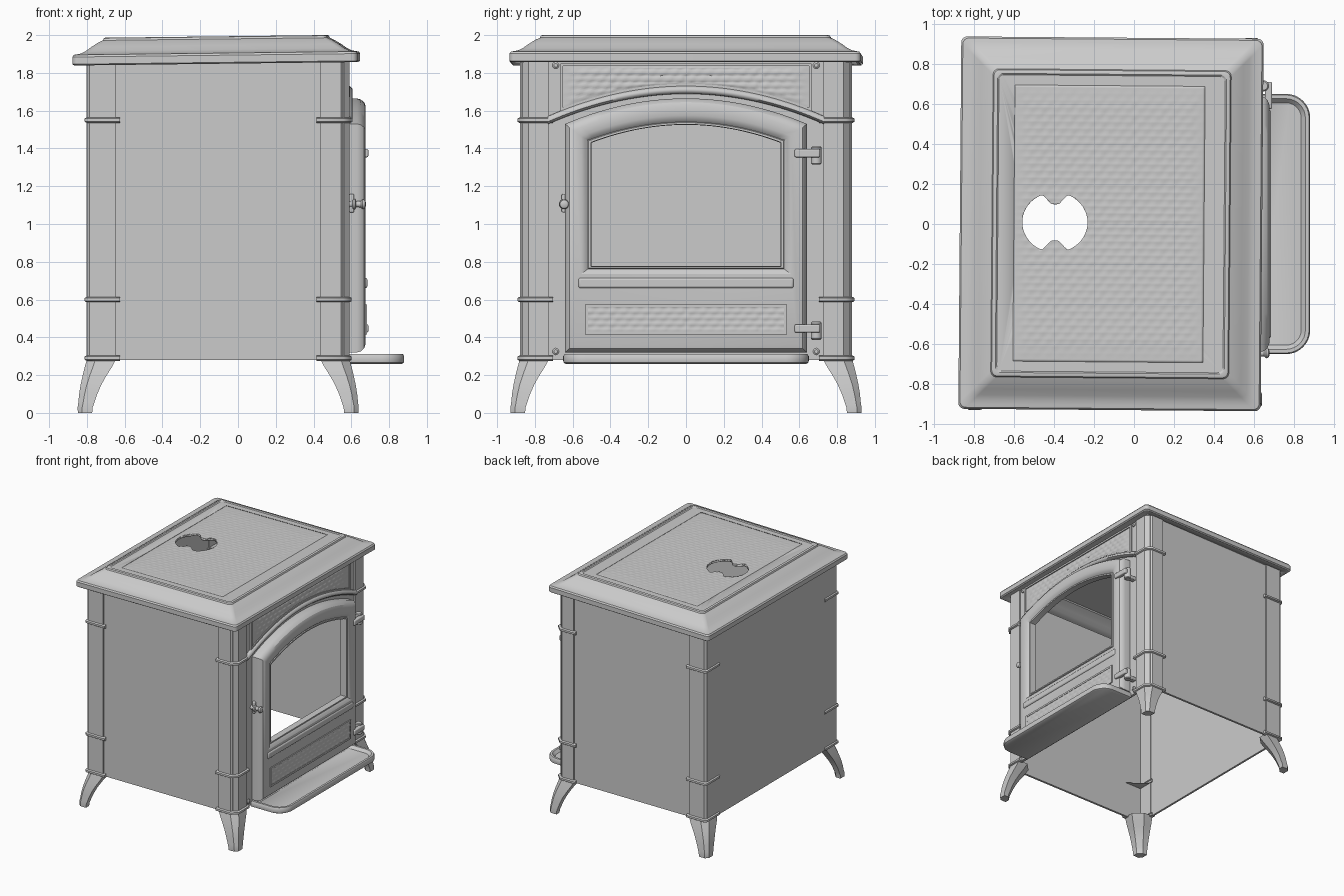
import bpy, bmesh, math
from math import sin, cos, pi

if "Cube" in bpy.data.objects:
    bpy.data.objects.remove(bpy.data.objects["Cube"])


def make(name, verts, faces, angle=35, recalc=True):
    me = bpy.data.meshes.new(name)
    me.from_pydata(verts, [], faces)
    if recalc:
        bm = bmesh.new()
        bm.from_mesh(me)
        bmesh.ops.recalc_face_normals(bm, faces=bm.faces)
        bm.to_mesh(me)
        bm.free()
    ob = bpy.data.objects.new(name, me)
    bpy.context.collection.objects.link(ob)
    bpy.ops.object.select_all(action='DESELECT')
    ob.select_set(True)
    bpy.context.view_layer.objects.active = ob
    bpy.ops.object.shade_smooth_by_angle(angle=math.radians(angle))
    return ob


def loft(name, loops, caps=(True, True), wrap=False, angle=35):
    n, m = len(loops[0]), len(loops)
    verts = [p for l in loops for p in l]
    faces = []
    for i in range(m if wrap else m - 1):
        a, b = i * n, (i + 1) % m * n
        faces += [(a + j, a + (j + 1) % n, b + (j + 1) % n, b + j) for j in range(n)]
    if caps[0] and not wrap:
        faces.append(tuple(range(n)))
    if caps[1] and not wrap:
        faces.append(tuple(range((m - 1) * n, m * n)))
    return make(name, verts, faces, angle)


def box(name, x0, x1, y0, y1, z0, z1, bevel=0):
    ob = loft(name, [[(x0, y0, z), (x1, y0, z), (x1, y1, z), (x0, y1, z)] for z in (z0, z1)])
    if bevel:
        mod = ob.modifiers.new("bevel", 'BEVEL')
        mod.width, mod.segments = bevel, 3
    return ob


def lathe(name, c, axis, prof, n=20):
    """Round part along x or z: prof is a list of (distance, radius)."""
    loops = []
    for d, r in prof:
        ring = [(r * cos(2 * pi * k / n), r * sin(2 * pi * k / n)) for k in range(n)]
        loops.append([(c[0] + d, c[1] + a, c[2] + b) if axis == 'x' else
                      (c[0] + a, c[1] + b, c[2] + d) for a, b in ring])
    return loft(name, loops)


def rrect(x0, x1, y0, y1, z, rb, rf, n=8):
    """Rounded rectangle with separate radii for the -x and +x corners."""
    pts = []
    for sx, sy, a0 in ((1, 1, 0), (-1, 1, 90), (-1, -1, 180), (1, -1, 270)):
        r = rf if sx > 0 else rb
        cx, cy = (x1 - r if sx > 0 else x0 + r), (y1 - r if sy > 0 else y0 + r)
        for k in range(n + 1):
            a = math.radians(a0 + 90 * k / n)
            pts.append((cx + r * cos(a), cy + r * sin(a), z))
    return pts


def arch(h, z0, zs, zt, x, n=28):
    """Outline in the y-z plane with an arched top."""
    pts = [(x, -h, z0), (x, h, z0)]
    for k in range(n + 1):
        t = 1 - 2 * k / n
        pts.append((x, h * t, zs + (zt - zs) * (1 - t * t)))
    return pts


def bump(a, b, la, lb, amp):
    """Height of the hammered brick pattern."""
    row = math.floor(b / lb)
    return amp * math.sqrt(abs(sin(pi * (a / la + 0.5 * (row % 2))) * sin(pi * b / lb)))


def textured(name, nu, nv, fn):
    verts = [fn(i / nu, j / nv) for j in range(nv + 1) for i in range(nu + 1)]
    w = nu + 1
    faces = [(j * w + i, j * w + i + 1, (j + 1) * w + i + 1, (j + 1) * w + i)
             for j in range(nv) for i in range(nu)]
    return make(name, verts, faces, 60, recalc=False)


# Top lid: thin shell with sloping moulded edge, slightly tilted
def tilt(p):
    return (p[0], p[1], p[2] + 0.012 * (p[0] - 0.46))


X0, X1, Y = -0.87, 0.64, 0.93
lid_prof = [(0.07, 1.855), (0.01, 1.855), (0, 1.862), (0, 1.9), (0.008, 1.911), (0.025, 1.914),
            (0.045, 1.918), (0.07, 1.93), (0.1, 1.952), (0.135, 1.974), (0.16, 1.986),
            (0.165, 1.997), (0.172, 2.0), (0.183, 2.0), (0.19, 1.994)]
lid = loft("top_lid", [[tilt(p) for p in rrect(X0 + d, X1 - d, -Y + d, Y - d, z, 0.03, 0.03)]
                       for d, z in lid_prof], caps=(False, True), angle=25)
sol = lid.modifiers.new("thickness", 'SOLIDIFY')
sol.thickness, sol.offset = 0.015, -1


def lid_tex(u, v):
    x, y = -0.6 + 0.95 * u, -0.69 + 1.38 * v
    edge = min(1, 12 * min(u, 1 - u, v, 1 - v))
    return tilt((x, y, 1.9955 + edge * bump(x, y, 0.06, 0.035, 0.0045)))


tex = textured("lid_textured_panel", 76, 118, lid_tex)
sol = tex.modifiers.new("thickness", 'SOLIDIFY')
sol.thickness, sol.offset = 0.006, -1

# Flue opening: oval with two inward tabs
ring = []
for k in range(72):
    a = 2 * pi * (k + 0.5) / 72
    dx, dy = 0.163 * cos(a), max(-0.135, min(0.135, 0.15 * sin(a)))
    if abs(dx) < 0.06:
        dy -= math.copysign(min(0.045, 0.065 * (1 - abs(dx) / 0.06)), dy)
    ring.append((-0.395 + dx, 0.005 + dy))
cutter = loft("flue_cutter", [[(x, y, z) for x, y in ring] for z in (1.9, 2.1)])
cutter.hide_render = True
cutter.hide_set(True)
for ob in (lid, tex):
    mod = ob.modifiers.new("flue", 'BOOLEAN')
    mod.operation, mod.object, mod.solver = 'DIFFERENCE', cutter, 'EXACT'
for ob in (lid, tex, cutter):
    ob.rotation_euler.z = -0.008

# Corner posts, bands and legs
for sx, px, c, en in ((1, 0.59, 0.045, "front"), (-1, -0.80, 0.015, "back")):
    for sy, side in ((1, "right"), (-1, "left")):
        tag = f"{en}_{side}"

        def ell(z, off=0.0, w=0.155, t=0.02):
            q = c + t * 0.4
            uv = [(w, 0), (c, 0), (0, c), (0, w), (t, w), (t, q), (q, t), (w, t)]
            return [(px + sx * (off - u), sy * (0.88 + off - v), z) for u, v in uv]

        loft(tag + "_post", [ell(0.28), ell(1.86)])
        for zb in (0.29, 0.60, 1.55):
            loft(tag + "_band", [ell(zb + dz, o, 0.175 + o, 0.03) for dz, o in
                                 ((-0.014, 0.003), (-0.008, 0.012), (0.008, 0.012), (0.014, 0.003))],
                 angle=50)
        loops = []
        for z, o, w in ((0.285, 0, 0.155), (0.24, 0.012, 0.143), (0.2, 0.022, 0.127),
                        (0.15, 0.033, 0.11), (0.1, 0.041, 0.096), (0.05, 0.046, 0.084),
                        (0.03, 0.049, 0.08), (0.0, 0.048, 0.076)):
            k = 0.3 * w
            loops.append([(px + sx * (o - u), sy * (0.88 + o - v), z) for u, v in
                          ((w, 0), (k, 0), (0, k), (0, w), (0.55 * w, w), (w, 0.55 * w))])
        loft(tag + "_leg", loops)

# Body walls
for sy in (1, -1):
    y0, y1 = sorted((sy * 0.85, sy * 0.868))
    box("side_panel", -0.78, 0.56, y0, y1, 0.28, 1.86)
box("back_panel", -0.802, -0.785, -0.865, 0.865, 0.28, 1.86)

# Front frame around the door opening
o, i = (0.75, 0.28, 1.86, 1.86), (0.6, 0.36, 1.5, 1.63)
loft("front_frame", [arch(*o, 0.555), arch(*o, 0.578), arch(*i, 0.578), arch(*i, 0.555)], wrap=True)


def hood(y):
    return 1.55 + 0.16 * (1 - (y / 0.73) ** 2)


sec = [(0.57, -0.022), (0.592, -0.02), (0.606, -0.008), (0.606, 0.006), (0.592, 0.02), (0.57, 0.022)]
path = [-0.73 + 1.46 * k / 40 for k in range(41)]
loft("arch_moulding", [[(x, y, hood(y) + d) for x, d in sec] for y in path], angle=50)


def header_tex(u, v):
    y = -0.65 + 1.3 * u
    z0 = hood(y) + 0.03
    z = z0 + (1.835 - z0) * v
    edge = min(1, 15 * min(u, 1 - u), 8 * min(v, 1 - v))
    return (0.582 + edge * bump(y, z, 0.06, 0.035, 0.008), y, z)


textured("header_textured_panel", 90, 22, header_tex)
o = [(0.665, 0.018, 1.85), (0.65, 0.033, 1.836)]
for x, j in ((0, 0),):
    hl = []
    for xx, (h, d, zt) in ((0.575, o[0]), (0.59, o[0]), (0.59, o[1]), (0.575, o[1])):
        ys = [-h + 2 * h * k / 30 for k in range(31)]
        hl.append([(xx, y, hood(y) + d) for y in ys] + [(xx, h, zt), (xx, -h, zt)])
    loft("header_panel_rim", hl, wrap=True)

# Door with arched window opening
door = [((0.64, 0.32, 1.53, 1.665), 0.58), ((0.64, 0.32, 1.53, 1.665), 0.63),
        ((0.634, 0.326, 1.525, 1.659), 0.65), ((0.618, 0.342, 1.512, 1.645), 0.668),
        ((0.595, 0.365, 1.495, 1.625), 0.676), ((0.555, 0.735, 1.465, 1.575), 0.676),
        ((0.535, 0.75, 1.452, 1.553), 0.668), ((0.52, 0.762, 1.443, 1.54), 0.655),
        ((0.515, 0.766, 1.44, 1.537), 0.662), ((0.503, 0.776, 1.432, 1.527), 0.662),
        ((0.50, 0.778, 1.43, 1.525), 0.61), ((0.62, 0.34, 1.51, 1.645), 0.59)]
loft("door", [arch(*a, x) for a, x in door], wrap=True, angle=28)
box("door_ledge", 0.66, 0.685, -0.57, 0.57, 0.66, 0.715, 0.012)

# Lower textured door panel with rim
a, b = (0.535, 0.415, 0.575, 0.575), (0.52, 0.43, 0.56, 0.56)
loft("door_panel_rim", [arch(*a, 0.67), arch(*a, 0.684), arch(*b, 0.684), arch(*b, 0.67)], wrap=True)


def door_tex(u, v):
    y, z = -0.52 + 1.04 * u, 0.43 + 0.13 * v
    return (0.677 + bump(y, z, 0.06, 0.0325, 0.006), y, z)


textured("door_textured_panel", 80, 16, door_tex)

# Hinges
for z in (1.375, 0.447):
    box("hinge_strap", 0.655, 0.69, 0.575, 0.71, z - 0.022, z + 0.022, 0.008)
    lathe("hinge_barrel", (0.645, 0.69, z - 0.06), 'z',
          [(0, 0.022), (0.006, 0.028), (0.09, 0.028), (0.096, 0.022)])
    box("hinge_mount", 0.57, 0.645, 0.668, 0.712, z - 0.055, z - 0.025, 0.006)

# Latch knob
lathe("latch_knob", (0.575, -0.645, 1.105), 'x',
      [(0, 0.018), (0.03, 0.018), (0.033, 0.028), (0.045, 0.028), (0.05, 0.015), (0.075, 0.017),
       (0.085, 0.026), (0.097, 0.022), (0.102, 0.01)])
box("latch_tab", 0.59, 0.615, -0.658, -0.632, 1.06, 1.16, 0.008)

# Frame screws
for y in (-0.69, 0.69):
    for z in (0.325, 1.84):
        lathe("frame_screw", (0.575, y, z), 'x', [(0, 0.018), (0.01, 0.018), (0.016, 0.01)], 12)

# Ash tray shelf with raised rim
tray = [(0.012, 0.26), (0.002, 0.266), (0, 0.275), (0, 0.3), (0.006, 0.311), (0.024, 0.311),
        (0.034, 0.3), (0.045, 0.288)]
loft("ash_shelf", [rrect(0.57 + d, 0.88 - d, -0.65 + d, 0.65 - d, z, 0.005, 0.12 - d)
                   for d, z in tray], angle=40)
